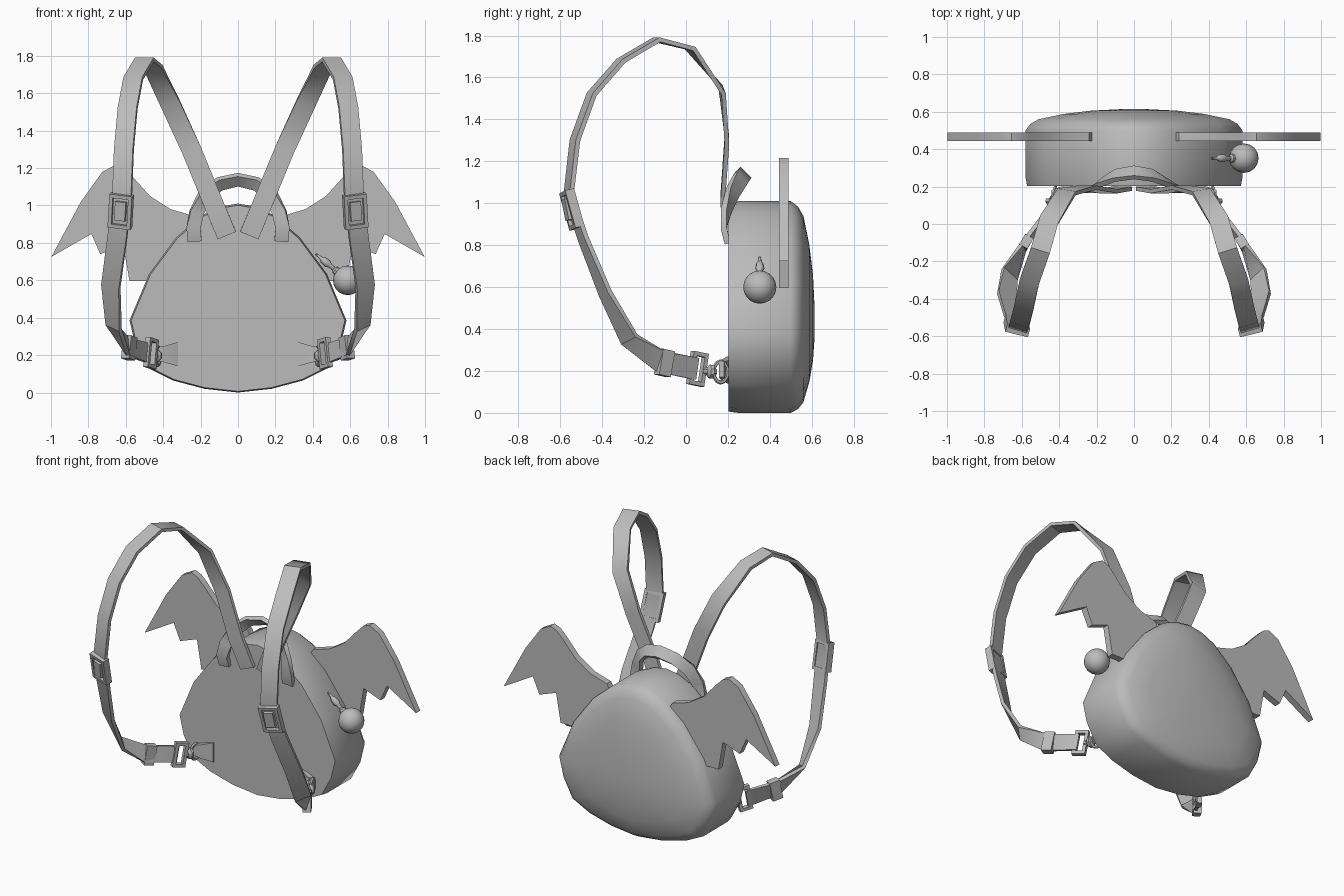
import bpy, bmesh, math
from mathutils import Vector as V

if "Cube" in bpy.data.objects:
    bpy.data.objects.remove(bpy.data.objects["Cube"])

grey = bpy.data.materials.new("soft grey")
grey.diffuse_color = (0.5, 0.5, 0.5, 1)
grey.use_nodes = True
grey.node_tree.nodes["Principled BSDF"].inputs["Base Color"].default_value = grey.diffuse_color


def finish(name, bm, mirror=False, angle=40):
    bmesh.ops.recalc_face_normals(bm, faces=bm.faces)
    me = bpy.data.meshes.new(name)
    bm.to_mesh(me)
    bm.free()
    me.materials.append(grey)
    ob = bpy.data.objects.new(name, me)
    bpy.context.collection.objects.link(ob)
    bpy.context.view_layer.objects.active = ob
    ob.select_set(True)
    bpy.ops.object.shade_smooth_by_angle(angle=math.radians(angle))
    ob.select_set(False)
    if mirror:
        ob.modifiers.new("mirror", 'MIRROR').use_mirror_merge = False
    return ob


def loft(name, rings, closed=False, mirror=False, angle=40):
    """Skin a list of equal-length rings; cap the ends unless closed."""
    bm = bmesh.new()
    rows = [[bm.verts.new(p) for p in r] for r in rings]
    n = len(rows[0])
    for i in range(len(rows) - (not closed)):
        a, b = rows[i], rows[(i + 1) % len(rows)]
        for j in range(n):
            k = (j + 1) % n
            bm.faces.new((a[j], a[k], b[k], b[j]))
    if not closed:
        bm.faces.new(rows[0])
        bm.faces.new(rows[-1])
    return finish(name, bm, mirror, angle)


def axes(t, hint):
    t = V(t).normalized()
    w = V(hint)
    w = (w - t * w.dot(t)).normalized()
    return t, w, t.cross(w)


def ribbon(name, path, width, thick, mirror=False):
    """Flat band through (point, width direction) pairs."""
    pts = [V(p) for p, _ in path]
    rings = []
    for i, (_, hint) in enumerate(path):
        t, w, n = axes(pts[min(i + 1, len(pts) - 1)] - pts[max(i - 1, 0)], hint)
        rings.append([pts[i] + w * a * width / 2 + n * b * thick / 2
                      for a, b in ((-1, -1), (1, -1), (1, 1), (-1, 1))])
    return loft(name, rings, mirror=mirror)


def frame(name, c, t, hint, width, length, bar, depth):
    """Rectangular buckle frame, lying in the t / hint plane."""
    t, w, n = axes(t, hint)
    rings = []
    for a, b in ((-1, -1), (1, -1), (1, 1), (-1, 1)):
        rings.append([V(c) + w * a * (width / 2 - i) + t * b * (length / 2 - i) + n * d * depth / 2
                      for i, d in ((0, -1), (0, 1), (bar, 1), (bar, -1))])
    return loft(name, rings, closed=True, mirror=True)


def ring(name, c, t, hint, rx, ry, r):
    """Oval wire ring lying in the t / hint plane."""
    t, w, n = axes(t, hint)
    rings = []
    for i in range(12):
        a = i * math.tau / 12
        d = w * math.cos(a) * rx + t * math.sin(a) * ry
        rings.append([V(c) + d + d.normalized() * r * math.cos(b) + n * r * math.sin(b)
                      for b in [j * math.tau / 6 for j in range(6)]])
    return loft(name, rings, closed=True, mirror=True)


def tube(name, c0, c1, profile, sides=8, mirror=False):
    """Turned rod from c0 to c1 with (fraction, radius) stations."""
    c0, c1 = V(c0), V(c1)
    t, w, n = axes(c1 - c0, (0, 1, 0.01))
    return loft(name, [[c0.lerp(c1, f) + (w * math.cos(a) + n * math.sin(a)) * r
                        for a in [k * math.tau / sides for k in range(sides)]]
                       for f, r in profile], mirror=mirror)


# Bag body: rounded triangular outline, domed towards the back
half = [(0.18, 0.02), (0.35, 0.065), (0.48, 0.13), (0.55, 0.26), (0.58, 0.385),
        (0.475, 0.635), (0.33, 0.83), (0.19, 0.95), (0.09, 0.995)]
outline = [(0, 0)] + half + [(0, 1.01)] + [(-x, z) for x, z in reversed(half)]
loft("bag_body", [[(x * s, y, 0.42 + (z - 0.42) * s) for x, z in outline]
                  for y, s in ((0.203, 0.985), (0.25, 1), (0.5, 1), (0.535, 0.955), (0.56, 0.88),
                               (0.588, 0.65), (0.606, 0.4), (0.614, 0.12))], angle=50)

# Bat wings
wing = [(0.215, 0.90), (0.24, 0.945), (0.36, 0.98), (0.47, 1.05), (0.56, 1.15), (0.61, 1.2),
        (0.655, 1.217), (0.725, 1.18), (0.84, 1.02), (0.998, 0.725), (0.784, 0.848),
        (0.736, 0.74), (0.613, 0.785), (0.58, 0.595), (0.46, 0.595)]
loft("wing", [[(x, y, z) for x, z in wing] for y in (0.444, 0.488)], mirror=True)

# Shoulder straps
X = (1, 0, 0)
strap = [((0.06, 0.19, 0.84), X), ((0.135, 0.175, 1.02), X), ((0.25, 0.195, 1.3), X),
         ((0.36, 0.172, 1.54), X), ((0.455, 0.02, 1.74), (1, 0.3, 0)),
         ((0.50, -0.14, 1.78), (1, 0.3, 0)), ((0.56, -0.31, 1.68), (1, 0.3, 0)),
         ((0.59, -0.45, 1.52), (1, 0.3, 0)), ((0.61, -0.53, 1.3), (1, 0.3, 0)),
         ((0.62, -0.56, 1.04), (1, 0.3, 0)), ((0.645, -0.49, 0.83), (1, 0.35, 0)),
         ((0.68, -0.385, 0.57), (1, 0.45, 0.2)), ((0.665, -0.27, 0.35), (0.8, 0.5, 0.6)),
         ((0.59, -0.12, 0.245), (0.2, 0.2, 1)), ((0.48, 0.05, 0.21), (0, 0, 1))]
ribbon("shoulder_strap", strap, 0.105, 0.022, mirror=True)

# Strap adjuster buckle with centre plate
t_adj = (0.02, 0.1, -0.36)
frame("adjuster_frame", (0.627, -0.545, 0.97), t_adj, (1, 0.3, -0.1), 0.125, 0.185, 0.02, 0.045)
ribbon("adjuster_plate", [((0.625, -0.575, 1.02), (1, 0.3, 0)),
                          ((0.632, -0.555, 0.92), (1, 0.3, 0))], 0.06, 0.025, mirror=True)

# Strap keeper loop and end buckle
t_end = (-0.11, 0.17, -0.035)
ribbon("keeper_loop", [((0.598, -0.13, 0.245), (0, 0, 1)),
                       ((0.565, -0.075, 0.232), (0, 0, 1))], 0.125, 0.05, mirror=True)
frame("end_buckle", (0.465, 0.055, 0.21), t_end, (0, 0, 1), 0.16, 0.085, 0.02, 0.03)

# Swivel hook, ring and the fabric tab that holds it
tube("swivel", (0.45, 0.08, 0.2), (0.435, 0.145, 0.195),
     ((0, 0.02), (0.3, 0.02), (0.5, 0.035), (0.75, 0.035), (0.8, 0.015), (1, 0.015)), mirror=True)
ring("hook_ring", (0.43, 0.165, 0.195), (-0.3, 1, 0), (0, 0, 1), 0.05, 0.035, 0.01)
loft("ring_tab", [[(x, y + d, 0.205 + s * h) for d, s in ((-e, -1), (-e, 1), (e, 1), (e, -1))]
                  for x, y, h, e in ((0.44, 0.17, 0.035, 0.012), (0.39, 0.182, 0.045, 0.018),
                                     (0.32, 0.205, 0.065, 0.008))], mirror=True)

# Carry handle arch
arch = [((0.232, 0.198, 0.81), X), ((0.238, 0.18, 0.88), X), ((0.222, 0.19, 0.96), (1, -0.3, 0.3)),
        ((0.18, 0.222, 1.05), (0.7, -0.6, 0.6)), ((0.1, 0.26, 1.115), (0.3, -0.7, 0.7))]
other = [((-p[0], p[1], p[2]), (-h[0], h[1], h[2])) for p, h in reversed(arch)]
ribbon("carry_handle", arch + [((0, 0.276, 1.138), (0, -0.7, 0.7))] + other, 0.075, 0.028)

# Hanging bauble on one side, with its pin
bm = bmesh.new()
bmesh.ops.create_uvsphere(bm, u_segments=16, v_segments=10, radius=0.079)
bmesh.ops.translate(bm, verts=bm.verts, vec=(0.587, 0.352, 0.6))
finish("bauble", bm, angle=60)
tube("bauble_pin", (0.545, 0.352, 0.635), (0.415, 0.352, 0.742),
     ((0, 0.025), (0.2, 0.022), (0.25, 0.012), (0.4, 0.012), (0.5, 0.022), (0.7, 0.018), (0.8, 0.008), (1, 0.006)))
